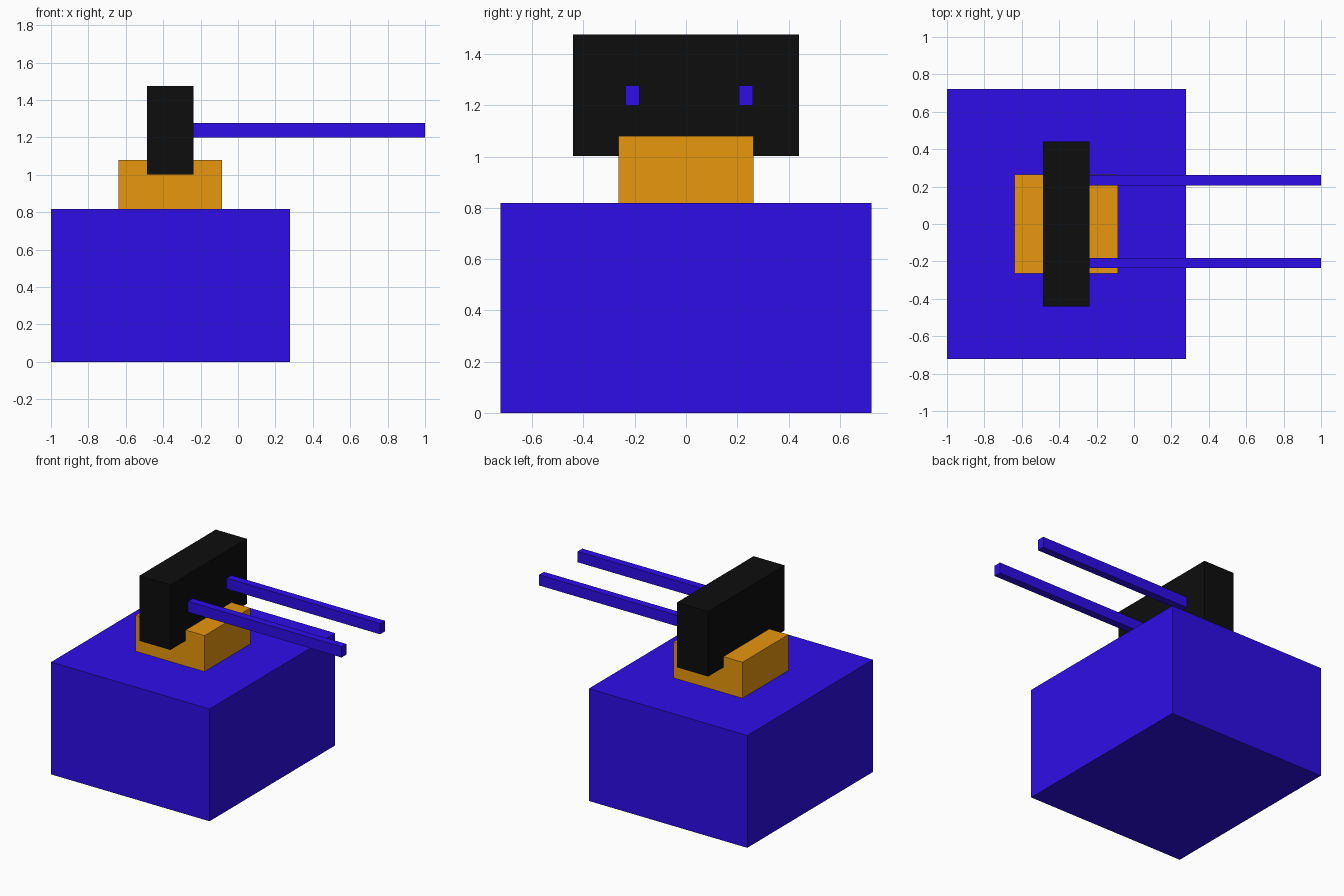
import bpy

if "Cube" in bpy.data.objects:
    bpy.data.objects.remove(bpy.data.objects["Cube"])


def material(name, rgb):
    mat = bpy.data.materials.new(name)
    mat.diffuse_color = (*rgb, 1.0)
    mat.use_nodes = True
    mat.node_tree.nodes["Principled BSDF"].inputs["Base Color"].default_value = mat.diffuse_color
    return mat


def box(name, x, y, z, mat):
    """Box spanning the (low, high) range on each axis."""
    spans = (x, y, z)
    centre = [(lo + hi) / 2 for lo, hi in spans]
    bpy.ops.mesh.primitive_cube_add(size=1, location=centre)
    obj = bpy.context.object
    obj.name = name
    obj.scale = [hi - lo for lo, hi in spans]
    bpy.ops.object.transform_apply(location=False, rotation=False, scale=True)
    obj.data.materials.append(mat)
    return obj


blue = material("blue", (0.027, 0.004, 0.8))
orange = material("orange", (0.8, 0.31, 0.004))
black = material("black", (0.004, 0.004, 0.004))

# Body, pedestal and head
box("base", (-1.0, 0.277), (-0.723, 0.723), (0, 0.818), blue)
box("pedestal", (-0.64, -0.085), (-0.264, 0.264), (0.818, 1.08), orange)
box("head", (-0.487, -0.237), (-0.44, 0.44), (1.002, 1.476), black)

# Two rods reaching forward from the head
for side, y in (("left", (0.207, 0.262)), ("right", (-0.236, -0.181))):
    box(f"{side}_rod", (-0.24, 1.0), y, (1.2, 1.278), blue)
